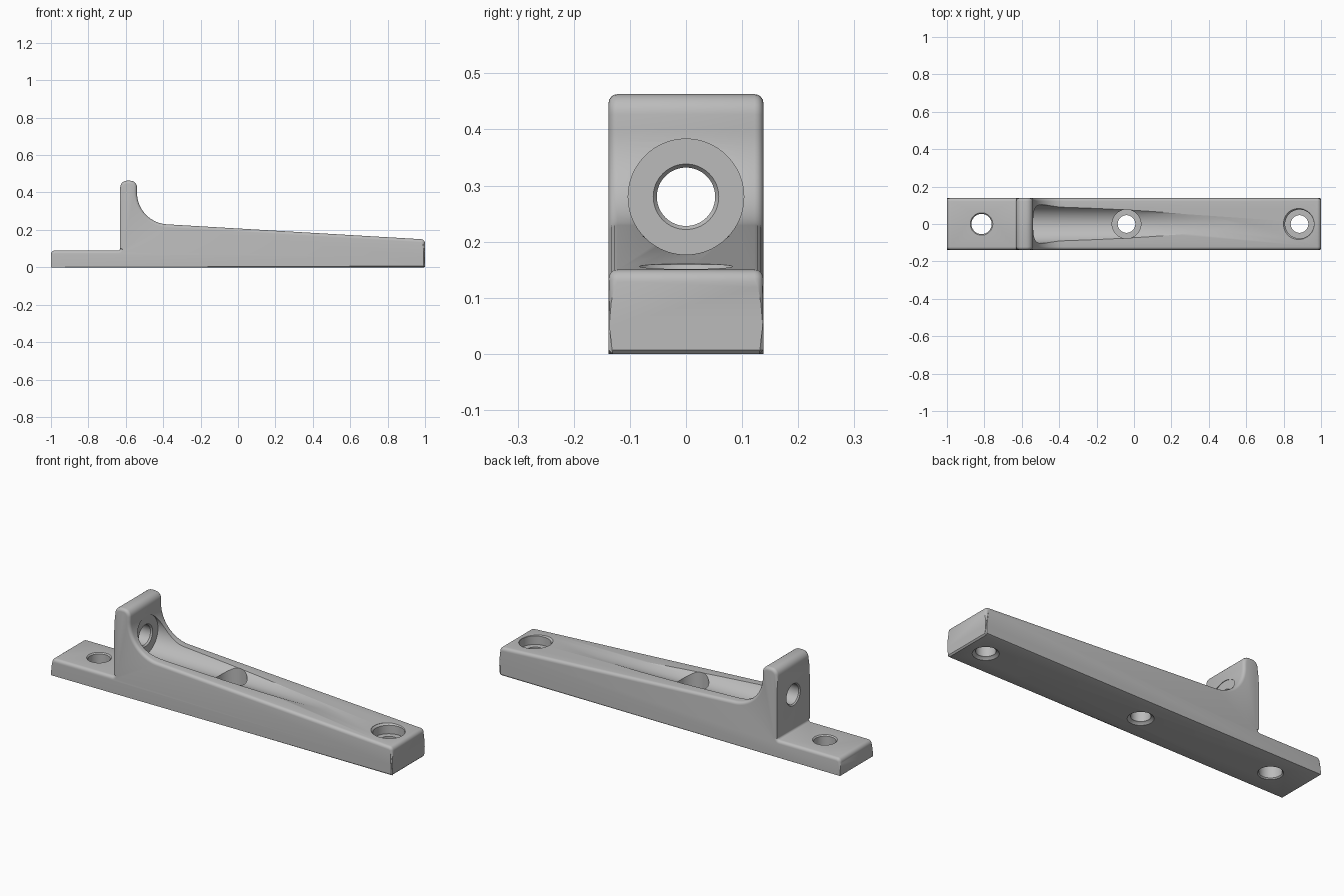
import bpy, bmesh, math
from mathutils import Vector, Matrix

cube = bpy.data.objects.get("Cube")
if cube:
    bpy.data.objects.remove(cube, do_unlink=True)

HALF = 0.138           # half width of the bracket
WALL = -0.54           # inner face of the upright
SEAT = WALL - 0.002    # flat ring sunk slightly into the upright
AXIS, GROOVE = 0.28, 0.103

grey = bpy.data.materials.new("plain grey")
grey.use_nodes = True
grey.diffuse_color = (0.5, 0.5, 0.5, 1)
grey.node_tree.nodes["Principled BSDF"].inputs["Base Color"].default_value = (0.5, 0.5, 0.5, 1)


def rounded(corners, steps):
    """Outline of (x, z, radius) corners with each corner rounded."""
    out = []
    for i, (x, z, r) in enumerate(corners):
        p = Vector((x, z))
        if r == 0:
            out.append(p)
            continue
        a = (Vector(corners[i - 1][:2]) - p).normalized()
        b = (Vector(corners[(i + 1) % len(corners)][:2]) - p).normalized()
        half = a.angle(b) / 2
        centre = p + (a + b).normalized() * (r / math.sin(half))
        start = p + a * (r / math.tan(half)) - centre
        end = p + b * (r / math.tan(half)) - centre
        first = math.atan2(start.y, start.x)
        sweep = math.remainder(math.atan2(end.y, end.x) - first, math.tau)
        n = steps * 4 if r > 0.1 else steps
        for k in range(n + 1):
            t = first + sweep * k / n
            out.append(centre + Vector((math.cos(t), math.sin(t))) * r)
    return out


def bridge(bm, rings):
    """Closed solid through a row of equal rings."""
    for low, high in zip(rings, rings[1:]):
        for i in range(len(low)):
            j = (i + 1) % len(low)
            bm.faces.new((low[i], low[j], high[j], high[i]))
    bm.faces.new(rings[0])
    bm.faces.new(rings[-1])
    bmesh.ops.recalc_face_normals(bm, faces=bm.faces[:])
    bm.normal_update()


def make_object(name, bm):
    mesh = bpy.data.meshes.new(name)
    bm.to_mesh(mesh)
    bm.free()
    mesh.materials.append(grey)
    obj = bpy.data.objects.new(name, mesh)
    bpy.context.scene.collection.objects.link(obj)
    return obj


def lathe_cutter(name, profile, matrix, sides=64):
    """Solid of revolution from (radius, height) pairs."""
    bm = bmesh.new()
    angles = [math.tau * i / sides for i in range(sides)]
    bridge(bm, [[bm.verts.new(matrix @ Vector((r * math.cos(t), r * math.sin(t), h)))
                 for t in angles] for r, h in profile])
    obj = make_object(name, bm)
    obj.hide_render = True
    return obj


# Side profile of the foot, upright and sloping arm
outline = rounded([(-1, 0, 0), (1, 0, 0), (1, 0.149, 0.022), (WALL, 0.239, 0.17),
                   (WALL, 0.463, 0.036), (-0.63, 0.463, 0.036),
                   (-0.63, 0.09, 0.012), (-1, 0.09, 0.022)], 6)
bm = bmesh.new()
bridge(bm, [[bm.verts.new((p.x, y, p.y)) for p in outline] for y in (-HALF, HALF)])


def on_top_rim(edge):
    if abs(edge.verts[0].co.y - edge.verts[1].co.y) > 0.01:
        return False
    rim = min(edge.link_faces, key=lambda f: abs(f.normal.y))
    mid = (edge.verts[0].co + edge.verts[1].co) / 2
    return rim.normal.z > 0.05 or (rim.normal.x > 0.5 and mid.z > 0.2)


# Soft upper rims, then the small chamfer around the base
bmesh.ops.bevel(bm, geom=[e for e in bm.edges if on_top_rim(e)], offset=0.016,
                segments=4, profile=0.5, affect='EDGES')
base = [e for e in bm.edges if all(v.co.z < 0.001 for v in e.verts)]
bmesh.ops.bevel(bm, geom=base, offset=0.007, segments=1, profile=0.5, affect='EDGES')
bmesh.ops.recalc_face_normals(bm, faces=bm.faces[:])
body = make_object("bracket_body", bm)

# Groove and hole along the length, then the vertical screw holes
along = Matrix.Translation((0, 0, AXIS)) @ Matrix.Rotation(math.pi / 2, 4, 'Y')
screw = [(0.064, -0.002), (0.052, 0.01), (0.047, 0.012)]
cutters = [
    lathe_cutter("groove_cutter", [(GROOVE, SEAT), (GROOVE, 1.2)], along, 96),
    lathe_cutter("upright_hole_cutter", [(0.06, -0.632), (0.052, -0.624), (0.052, -0.55),
                                         (0.06, SEAT + 0.002)], along),
    lathe_cutter("foot_hole_cutter", [(0.062, -0.002), (0.054, 0.006), (0.054, 0.084),
                                      (0.062, 0.092)], Matrix.Translation((-0.815, 0, 0))),
    lathe_cutter("middle_screw_cutter", screw + [(0.047, 0.12), (0.077, 0.12), (0.077, 0.3)],
                 Matrix.Translation((-0.04, 0, 0))),
    lathe_cutter("end_screw_cutter", screw + [(0.047, 0.105), (0.077, 0.105), (0.077, 0.15),
                                              (0.086, 0.159), (0.086, 0.25)],
                 Matrix.Translation((0.885, 0, 0))),
]
for cutter in cutters:
    cut = body.modifiers.new(cutter.name, 'BOOLEAN')
    cut.operation = 'DIFFERENCE'
    cut.solver = 'EXACT'
    cut.object = cutter

# Bake the cuts and remove the helpers
depsgraph = bpy.context.evaluated_depsgraph_get()
result = bpy.data.meshes.new_from_object(body.evaluated_get(depsgraph))
body.modifiers.clear()
body.data = result
for cutter in cutters:
    bpy.data.objects.remove(cutter, do_unlink=True)

bpy.context.view_layer.objects.active = body
body.select_set(True)
bpy.ops.object.shade_smooth_by_angle(angle=math.radians(30))
